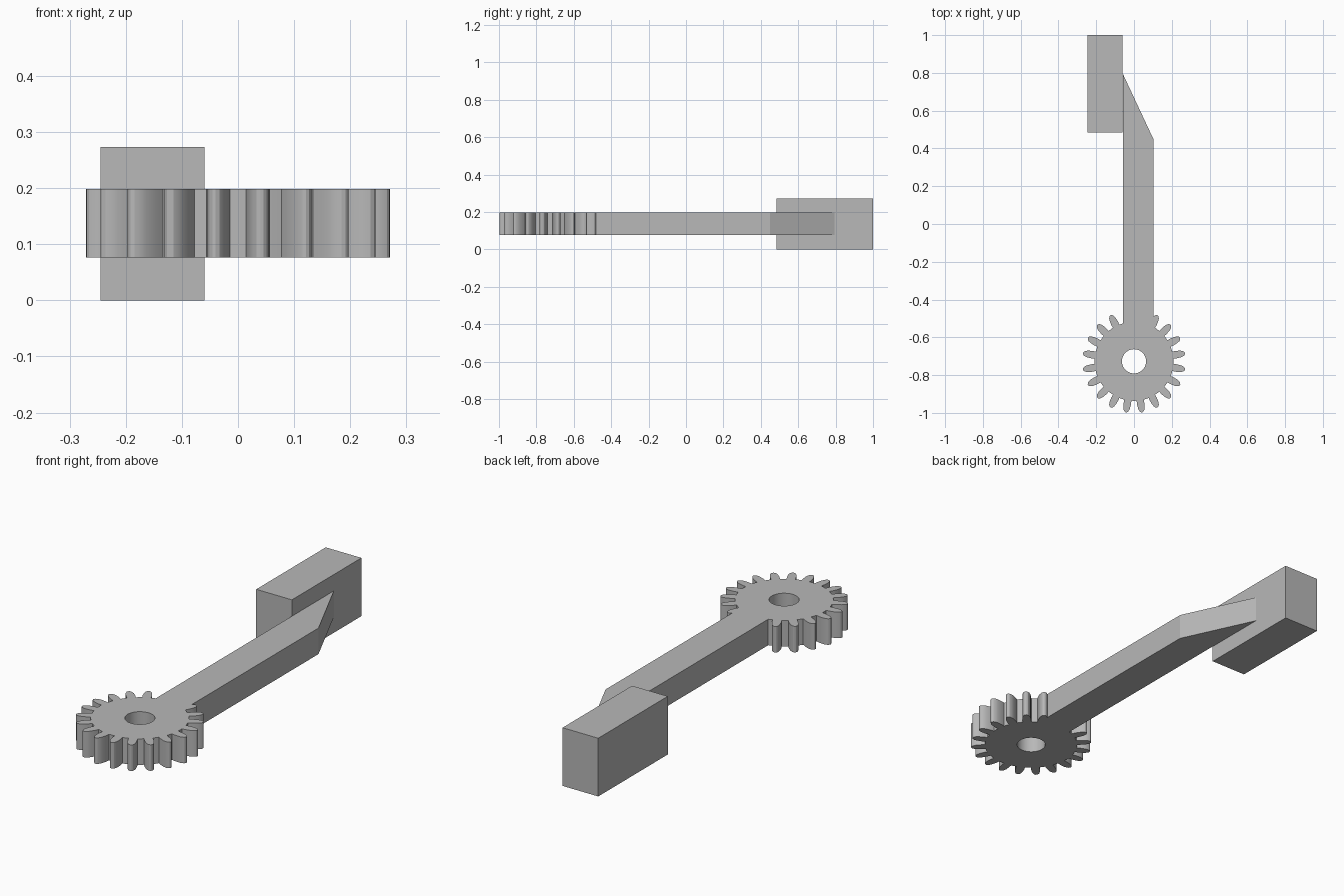
import bpy
import bmesh
from math import sin, cos, radians, sqrt, pi

cube = bpy.data.objects.get("Cube")
if cube:
    bpy.data.objects.remove(cube, do_unlink=True)

grey = bpy.data.materials.new("plain grey")
grey.use_nodes = True
COLOUR = (0.48, 0.48, 0.48, 1)
grey.diffuse_color = COLOUR
grey.node_tree.nodes["Principled BSDF"].inputs["Base Color"].default_value = COLOUR


def plate(name, loops, z0, z1):
    """Fill flat outlines (later loops are holes) and extrude them upward."""
    bm = bmesh.new()
    for loop in loops:
        vs = [bm.verts.new((x, y, z0)) for x, y in loop]
        for a, b in zip(vs, vs[1:] + vs[:1]):
            bm.edges.new((a, b))
    bmesh.ops.triangle_fill(bm, use_beauty=True, edges=bm.edges[:])
    top = bmesh.ops.extrude_face_region(bm, geom=bm.faces[:], use_keep_orig=True)["geom"]
    bmesh.ops.translate(bm, vec=(0, 0, z1 - z0),
                        verts=[g for g in top if isinstance(g, bmesh.types.BMVert)])
    bmesh.ops.recalc_face_normals(bm, faces=bm.faces[:])
    mesh = bpy.data.meshes.new(name)
    bm.to_mesh(mesh)
    bm.free()
    mesh.materials.append(grey)
    obj = bpy.data.objects.new(name, mesh)
    bpy.context.collection.objects.link(obj)
    return obj


# Gear and arm share one outline
GEAR_Y, ROOT, TEETH = -0.727, 0.209, 20
LEFT, RIGHT = -0.058, 0.103


def polar(r, degrees):
    a = radians(degrees)
    return r * sin(a), GEAR_Y - r * cos(a)


# Half tooth: radius and half angle from root to tip
flank = [(ROOT, 5.2), (0.228, 5.0), (0.25, 4.1), (0.262, 3.1), (0.27, 1.9), (0.2735, 0.6)]
tooth = [(r, -a) for r, a in flank] + [(r, a) for r, a in reversed(flank)]

pitch = 360 / TEETH
outline = [(LEFT, GEAR_Y + sqrt(ROOT ** 2 - LEFT ** 2))]
for k in range(11, 29):
    centre = (k + 0.5) * pitch
    outline += [polar(r, centre + a) for r, a in tooth]
    outline.append(polar(ROOT, centre + pitch / 2))

# Drop the points swallowed by the arm, then trace the arm and its slanted end
outline = outline[:1] + [p for p in outline[1:]
                         if p[1] < GEAR_Y or not LEFT < p[0] < RIGHT]
outline += [(RIGHT, -0.49), (RIGHT, 0.449), (LEFT, 0.793)]

hole = [(0.064 * cos(2 * pi * i / 48), GEAR_Y + 0.064 * sin(2 * pi * i / 48))
        for i in range(48)]
gear_arm = plate("gear_arm", [outline, hole], 0.076, 0.198)
bpy.ops.object.select_all(action="DESELECT")
bpy.context.view_layer.objects.active = gear_arm
gear_arm.select_set(True)
bpy.ops.object.shade_smooth_by_angle(angle=radians(24))

# Rectangular block at the far end of the arm
plate("end_block", [[(-0.245, 0.485), (-0.06, 0.485), (-0.06, 1), (-0.245, 1)]], 0, 0.273)
